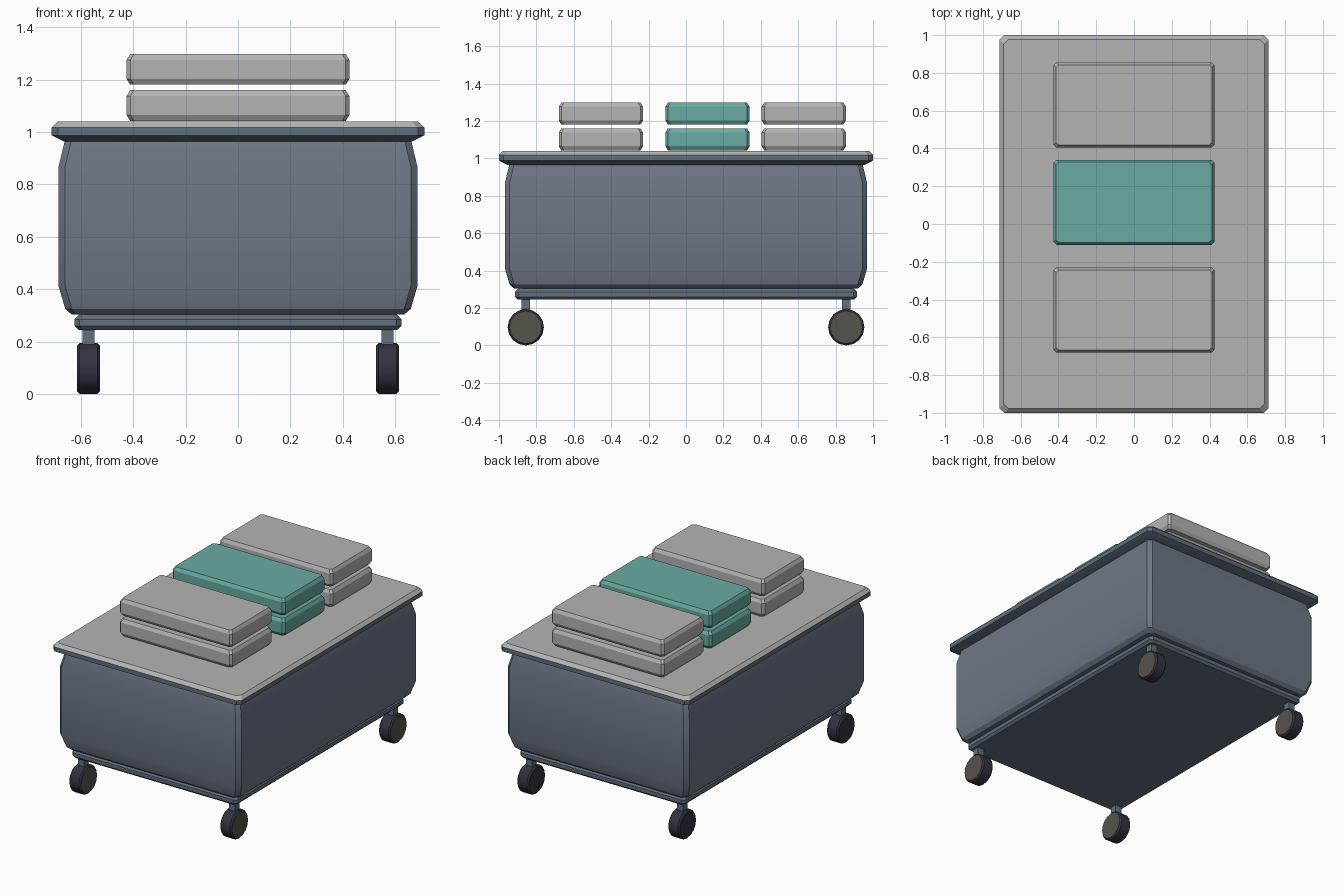
import bpy, bmesh, math
from mathutils import Matrix

cube = bpy.data.objects.get("Cube")
if cube:
    bpy.data.objects.remove(cube, do_unlink=True)


def material(name, colour):
    m = bpy.data.materials.new(name)
    m.use_nodes = True
    rgba = (*colour, 1)
    m.diffuse_color = rgba
    m.node_tree.nodes["Principled BSDF"].inputs["Base Color"].default_value = rgba
    return m


slate = material("slate", (0.155, 0.185, 0.24))
steel = material("steel blue", (0.12, 0.16, 0.205))
pale = material("pale grey", (0.45, 0.455, 0.45))
teal = material("teal", (0.14, 0.41, 0.36))
rubber = material("dark rubber", (0.035, 0.031, 0.05))
hub = material("brown hub", (0.095, 0.085, 0.07))


def finish(name, bm, mats):
    bmesh.ops.recalc_face_normals(bm, faces=bm.faces)
    mesh = bpy.data.meshes.new(name)
    bm.to_mesh(mesh)
    bm.free()
    for m in mats:
        mesh.materials.append(m)
    obj = bpy.data.objects.new(name, mesh)
    bpy.context.collection.objects.link(obj)
    bpy.ops.object.select_all(action='DESELECT')
    obj.select_set(True)
    bpy.context.view_layer.objects.active = obj
    bpy.ops.object.shade_smooth_by_angle(angle=math.radians(25))
    return obj


def slab(name, hx, hy, layers, corner, mats, y=0, rule=None):
    """Stack of corner-cut rectangles; layers are (height, inset)."""
    bm = bmesh.new()
    rings = []
    for z, inset in layers:
        a, b = hx - inset, hy - inset
        quarter = [(a, b - corner), (a - corner, b)]
        pts = (quarter + [(-px, py) for px, py in quarter[::-1]]
               + [(-px, -py) for px, py in quarter]
               + [(px, -py) for px, py in quarter[::-1]])
        rings.append([bm.verts.new((px, py + y, z)) for px, py in pts])
    bm.faces.new(rings[0])
    bm.faces.new(rings[-1])
    for low, high in zip(rings, rings[1:]):
        for i in range(len(low)):
            j = (i + 1) % len(low)
            bm.faces.new((low[i], low[j], high[j], high[i]))
    if rule:
        for f in bm.faces:
            f.material_index = rule(f)
    return finish(name, bm, mats)


# Main chest, base tray and two-tone lid
slab("body", 0.685, 0.968,
     [(0.303, 0.05), (0.325, 0.025), (0.41, 0), (0.87, 0), (0.97, 0.024)],
     0.025, [slate])
slab("base_tray", 0.625, 0.915,
     [(0.245, 0.015), (0.26, 0), (0.285, 0), (0.303, 0.018)], 0.02, [steel])
slab("lid", 0.712, 1.0,
     [(0.965, 0.045), (0.988, 0), (1.018, 0), (1.04, 0.022)], 0.025,
     [steel, pale], rule=lambda f: int(f.calc_center_median().z > 1.02))

# Three stacks of two cushions
for place, y, colour in (("front", -0.455, pale), ("middle", 0.115, teal),
                         ("back", 0.63, pale)):
    for level, z in (("lower", 1.043), ("upper", 1.181)):
        slab(f"{place}_{level}_cushion", 0.425, 0.225,
             [(z, 0.013), (z + 0.022, 0), (z + 0.095, 0), (z + 0.117, 0.013)],
             0.014, [colour], y=y)

# Castors: stem and bevelled wheel at each corner
for end, y in (("front", -0.857), ("back", 0.857)):
    for side, x in (("left", 0.571), ("right", -0.571)):
        bm = bmesh.new()
        bmesh.ops.create_cube(bm, size=1, matrix=Matrix.Translation((x, y, 0.21))
                              @ Matrix.Diagonal((0.046, 0.046, 0.09, 1)))
        finish(f"{end}_{side}_stem", bm, [steel])

        bm = bmesh.new()
        bmesh.ops.create_cone(bm, cap_ends=True, segments=16, radius1=0.097,
                              radius2=0.097, depth=0.088,
                              matrix=Matrix.Translation((x, y, 0.097))
                              @ Matrix.Rotation(math.pi / 2, 4, 'Y'))
        rims = [e for e in bm.edges if any(len(f.verts) > 4 for f in e.link_faces)]
        bmesh.ops.bevel(bm, geom=rims, offset=0.01, segments=1, affect='EDGES')
        bm.normal_update()
        for f in bm.faces:
            f.material_index = int(f.normal.x > 0.9)
        finish(f"{end}_{side}_wheel", bm, [rubber, hub])
